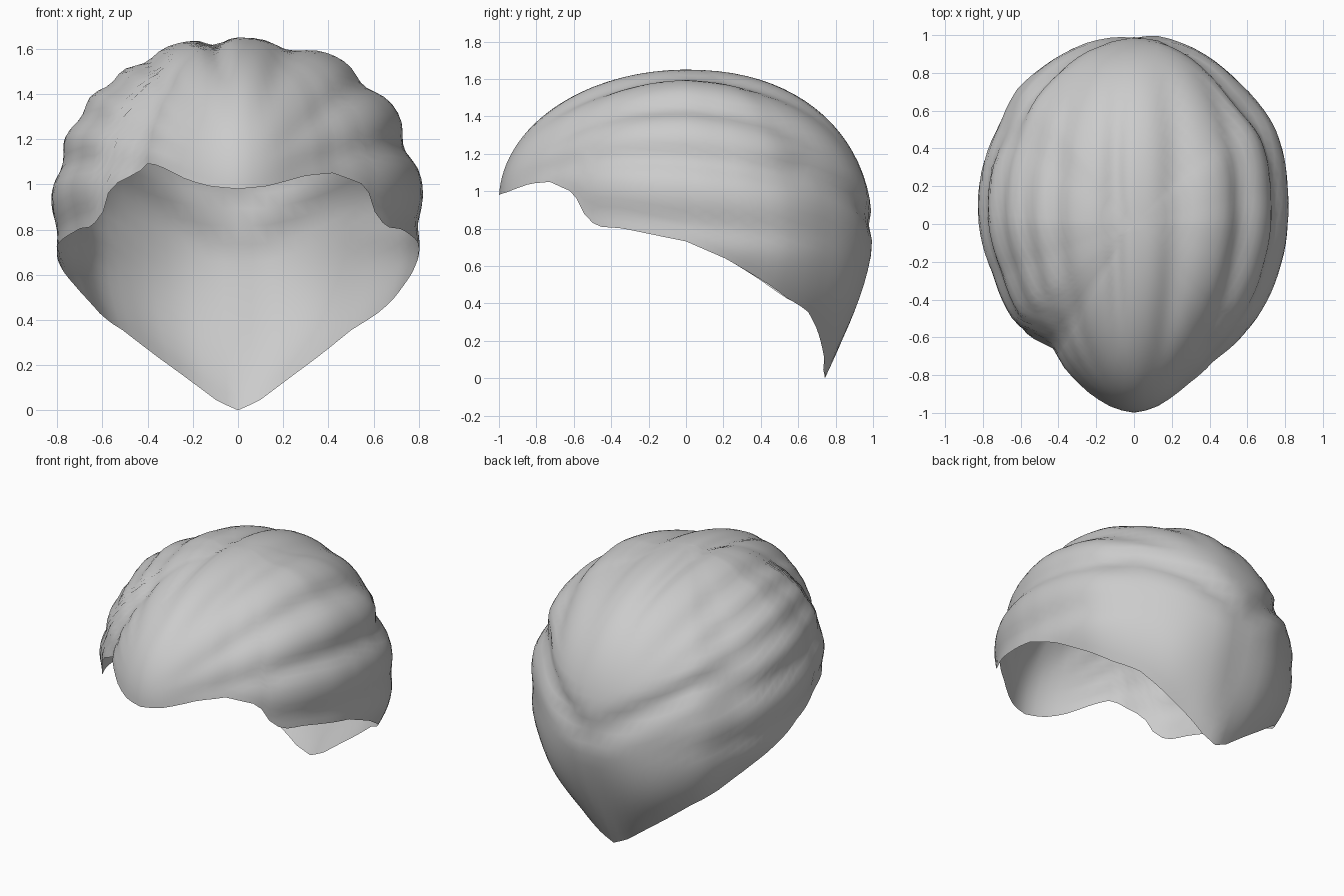
import bpy, bmesh, math

if "Cube" in bpy.data.objects:
    bpy.data.objects.remove(bpy.data.objects["Cube"])

# Plan outline of the cap (x, y), counter-clockwise from the front centre
OUTLINE = [(0, -1), (.1, -.98), (.28, -.86), (.44, -.72), (.6, -.57), (.78, -.23),
           (.82, 0), (.82, .2), (.75, .52), (.55, .76), (.32, .93), (.14, .995),
           (0, 1), (-.25, .96), (-.49, .83), (-.62, .72), (-.72, .52), (-.8, .33),
           (-.83, .05), (-.75, -.27), (-.65, -.5), (-.55, -.6), (-.45, -.66),
           (-.38, -.78), (-.28, -.87), (-.1, -.98)]
# Tables by angle away from the front centre (degrees, value)
RIM = [(0, .98), (7, .99), (20, 1.04), (30, 1.05), (42, 1.0), (46, .95), (49, .87),
       (54, .81), (65, .8), (90, .73), (105, .64), (119, .53), (131, .43), (142, .36),
       (155, .22), (165, .12), (173, .04), (180, 0)]
DROP = [(0, .65), (115, .65), (142, .87), (160, .95), (172, 1.05), (180, 1.12)]
CURL = [(0, 2), (120, 2), (140, 2.4), (155, 2.6), (172, 1.7), (180, 1.4)]
ROUND = [(0, 1), (45, .95), (90, .86), (135, .94), (180, .9)]
# Cloth folds: angle round the front-to-back axis, depth, width
FOLDS = [(-8, .045, 4), (18, .05, 7), (46, .05, 6), (70, .055, 6), (95, .035, 6),
         (-33, .045, 6), (-46, .04, 5), (-60, .035, 5), (-76, .04, 5), (-97, .035, 6)]
COLS, ROWS = 96, 32


def lerp_table(table, a):
    for (a0, v0), (a1, v1) in zip(table, table[1:]):
        if a <= a1:
            return v0 + (v1 - v0) * (a - a0) / (a1 - a0)
    return table[-1][1]


polar = [(math.degrees(math.atan2(x, -y)) % 360, math.hypot(x, y)) for x, y in OUTLINE]
polar.append((360, 1))


def fold(x, y, z):
    """Press the folds inwards, fading at the front and back gathers."""
    axis = .9 - .1 * y
    phi = math.degrees(math.atan2(x, z - axis))
    d = sum(h * math.exp(-((phi - a) / w) ** 2) for a, h, w in FOLDS)
    d *= max(0, 1 - abs(y) ** 2.5)
    # V-shaped crease above the back band, levelling off along the sides
    v = max(0, min(1, (y - .3) / .35)) * (.025 + .02 * min(1, abs(x) / .2))
    v *= math.exp(-((z - min(1.13, .79 + .6 * abs(x))) / .07) ** 2)
    return x * (1 - d - v), y * (1 - v), axis + (z - axis) * (1 - d)


def shell_point(deg, t):
    """Point on the cap: t = 0 on the rim, t = 1 at the crown."""
    a = math.radians(deg)
    off = min(deg, 360 - deg)
    radius = lerp_table(polar, deg)
    rim = lerp_table(RIM, off) + .045 * math.exp(-((deg - 332) / 9) ** 2)
    mid = .85 + .1 * math.cos(a)
    up, down, p = 1.65 - mid, lerp_table(DROP, off), lerp_table(ROUND, off)
    if rim >= mid:
        e0 = math.asin(((rim - mid) / up) ** (1 / p))
    else:
        e0 = -math.asin((mid - rim) / down)
    e = e0 + (math.pi / 2 - e0) * t
    if e >= 0:
        r, z = radius * max(0, math.cos(e)) ** p, mid + up * math.sin(e) ** p
    else:
        s = math.sin(e) / math.sin(e0)
        r = radius * (1 - (1 - math.cos(e0)) * s ** lerp_table(CURL, off))
        z = mid + (rim - mid) * s
    return fold(r * math.sin(a), -r * math.cos(a), z)


# Open draped cap
bm = bmesh.new()
rings = [[bm.verts.new(shell_point(360 * c / COLS, r / ROWS)) for c in range(COLS)]
         for r in range(ROWS)]
crown = bm.verts.new((0, 0, 1.65))
for c in range(COLS):
    n = (c + 1) % COLS
    for low, high in zip(rings, rings[1:]):
        bm.faces.new((low[c], low[n], high[n], high[c]))
    bm.faces.new((rings[-1][c], rings[-1][n], crown))
for f in bm.faces:
    f.smooth = True
mesh = bpy.data.meshes.new("draped_cap")
bm.to_mesh(mesh)
bm.free()

# Plain grey cloth
grey = bpy.data.materials.new("grey_cloth")
grey.diffuse_color = (.6, .6, .6, 1)
grey.use_nodes = True
grey.node_tree.nodes["Principled BSDF"].inputs["Base Color"].default_value = grey.diffuse_color
mesh.materials.append(grey)
cap = bpy.data.objects.new("draped_cap", mesh)
bpy.context.collection.objects.link(cap)
